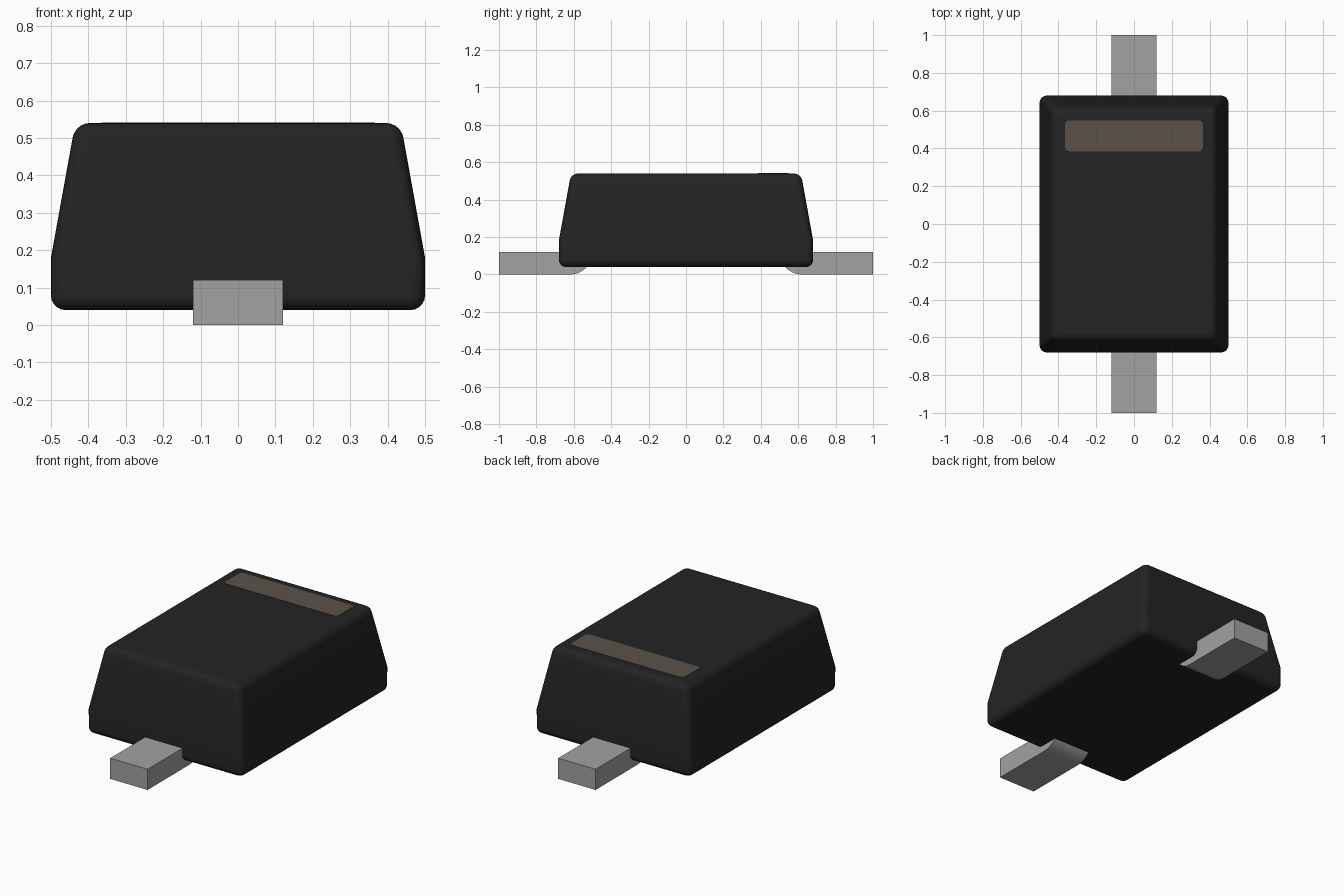
import bpy, bmesh, math
from mathutils import Vector

cube = bpy.data.objects.get("Cube")
if cube:
    bpy.data.objects.remove(cube, do_unlink=True)


def material(name, rgb):
    m = bpy.data.materials.new(name)
    m.use_nodes = True
    m.diffuse_color = (*rgb, 1)
    bsdf = m.node_tree.nodes["Principled BSDF"]
    bsdf.inputs["Base Color"].default_value = (*rgb, 1)
    bsdf.inputs["Roughness"].default_value = 0.6
    return m


def finish(name, bm, mat):
    bmesh.ops.recalc_face_normals(bm, faces=bm.faces)
    mesh = bpy.data.meshes.new(name)
    bm.to_mesh(mesh)
    bm.free()
    mesh.materials.append(mat)
    obj = bpy.data.objects.new(name, mesh)
    bpy.context.collection.objects.link(obj)
    return obj


def smooth(obj, degrees):
    bpy.ops.object.select_all(action="DESELECT")
    obj.select_set(True)
    bpy.context.view_layer.objects.active = obj
    bpy.ops.object.shade_smooth_by_angle(angle=math.radians(degrees))


def prism(name, points, offset, mat):
    """Extrude a closed outline along an offset vector."""
    bm = bmesh.new()
    face = bm.faces.new([bm.verts.new(p) for p in points])
    ext = bmesh.ops.extrude_face_region(bm, geom=[face])["geom"]
    bmesh.ops.translate(bm, vec=Vector(offset),
                        verts=[v for v in ext if isinstance(v, bmesh.types.BMVert)])
    return finish(name, bm, mat)


black = material("black plastic", (0.017, 0.017, 0.017))
metal = material("grey metal", (0.36, 0.36, 0.36))
tan = material("brown marking", (0.105, 0.085, 0.065))

# Body: straight lower band with a tapered upper part and rounded edges
bm = bmesh.new()
rings = []
for hx, hy, z in [(0.5, 0.68, 0.04), (0.5, 0.68, 0.18), (0.435, 0.615, 0.54)]:
    rings.append([bm.verts.new((sx * hx, sy * hy, z))
                  for sx, sy in [(-1, -1), (1, -1), (1, 1), (-1, 1)]])
for low, high in zip(rings, rings[1:]):
    for i in range(4):
        j = (i + 1) % 4
        bm.faces.new([low[i], low[j], high[j], high[i]])
bm.faces.new(rings[0])
bm.faces.new(rings[-1])
body = finish("body", bm, black)
smooth(body, 50)
bevel = body.modifiers.new("rounded_edges", "BEVEL")
bevel.width = 0.038
bevel.segments = 5
bevel.limit_method = "ANGLE"
bevel.angle_limit = math.radians(30)
bevel.harden_normals = True

# Leads: flat foot outside, underside curving up into the body
for name, side in [("front_lead", -1), ("back_lead", 1)]:
    outline = [(1.0, 0.12), (1.0, 0.0)]
    for i in range(11):
        a = math.radians(9 * i)
        outline.append((0.62 - 0.12 * math.sin(a), 0.12 - 0.12 * math.cos(a)))
    lead = prism(name, [(-0.12, side * y, z) for y, z in outline], (0.24, 0, 0), metal)
    smooth(lead, 30)

# Polarity stripe: thin plate with rounded corners on the top
r = 0.022
corners = []
for k, (x, y) in enumerate([(0.365, 0.548), (-0.365, 0.548), (-0.365, 0.385), (0.365, 0.385)]):
    cx = x - math.copysign(r, x)
    cy = y - r if y > 0.5 else y + r
    for i in range(5):
        a = math.radians(90 * k + 22.5 * i)
        corners.append((cx + r * math.cos(a), cy + r * math.sin(a), 0.537))
prism("polarity_stripe", corners, (0, 0, 0.005), tan)
